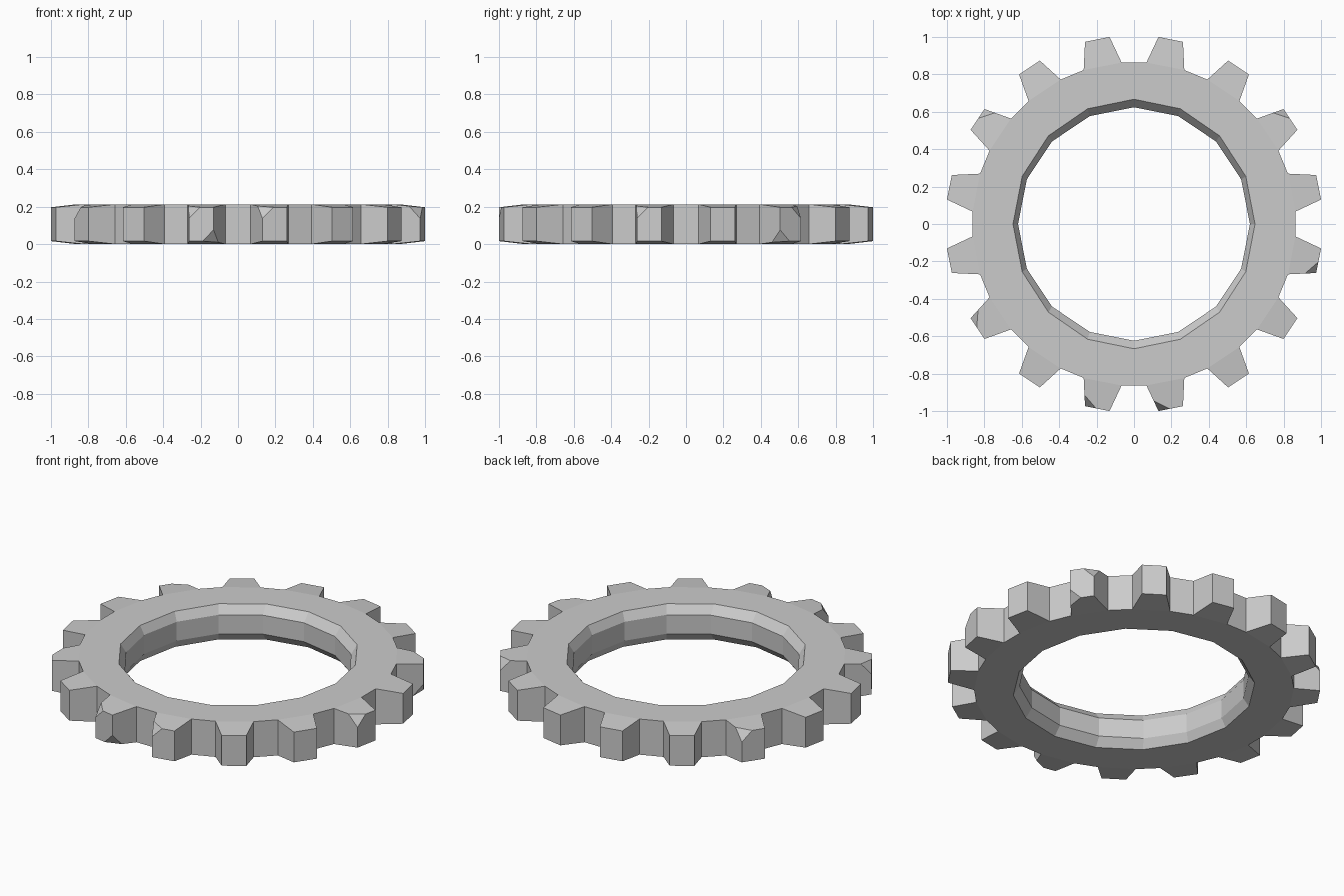
import bpy, bmesh
from math import sin, cos, radians, atan2, degrees

if "Cube" in bpy.data.objects:
    bpy.data.objects.remove(bpy.data.objects["Cube"])

TEETH, STEP = 16, 22.5
HEIGHT = 0.213
bm = bmesh.new()


def loop(angles, rx, ry, z):
    return [bm.verts.new((rx * cos(radians(a)), ry * sin(radians(a)), z)) for a in angles]


def spaced(offset):
    return [i * STEP + offset for i in range(TEETH)]


# hole: 16-sided wall with chamfered rims
hole = [loop(spaced(0), rx, ry, z) for rx, ry, z in (
    (0.647, 0.667, HEIGHT), (0.62, 0.624, HEIGHT - 0.05),
    (0.62, 0.624, 0.05), (0.647, 0.667, 0))]

# tooth corners: roots on the disc, tips slightly thinner
mid = STEP / 2
root, tip = [], []
for zr, zt in ((HEIGHT, HEIGHT - 0.016), (0, 0.016)):
    root.append([loop(spaced(mid + s * 6.85), 0.866, 0.866, zr) for s in (-1, 1)])
    tip.append([loop(spaced(mid + s * 3.8), 1.0085, 1.0085, zt) for s in (-1, 1)])

for i in range(TEETH):
    j = (i + 1) % TEETH
    for upper, lower in zip(hole, hole[1:]):
        bm.faces.new((upper[i], upper[j], lower[j], lower[i]))
    # disc and tooth faces, top and bottom
    for side, rim in ((0, hole[0]), (1, hole[3])):
        (ra, rb), (ta, tb) = root[side], tip[side]
        bm.faces.new((rim[i], ra[i], rb[i], rim[j]))
        bm.faces.new((rim[j], rb[i], ra[j]))
        bm.faces.new((ra[i], ta[i], tb[i], rb[i]))
    # tooth flanks, tip and the gap to the next tooth
    outline = [(g[0][k][n], g[1][k][n]) for g, k, n in (
        (root, 0, i), (tip, 0, i), (tip, 1, i), (root, 1, i), (root, 0, j))]
    for (a, b), (c, d) in zip(outline, outline[1:]):
        bm.faces.new((a, b, d, c))

# chipped tooth corners
chips = [(0, 37.5), (0, 142.5), (0, 210), (0, 255), (0, 277.5), (0, 345),
         (1, 262.5), (1, 30)]
chipped = []
for side, angle in chips:
    corners = tip[side][0] + tip[side][1]
    chipped.append(min(corners, key=lambda v: abs(
        (degrees(atan2(v.co.y, v.co.x)) - angle + 180) % 360 - 180)))
bmesh.ops.bevel(bm, geom=chipped, offset=0.06, offset_type='OFFSET',
                segments=1, profile=0.5, affect='VERTICES')
bmesh.ops.recalc_face_normals(bm, faces=bm.faces)

mesh = bpy.data.meshes.new("gear_ring")
bm.to_mesh(mesh)
bm.free()
bpy.context.collection.objects.link(bpy.data.objects.new("gear_ring", mesh))
